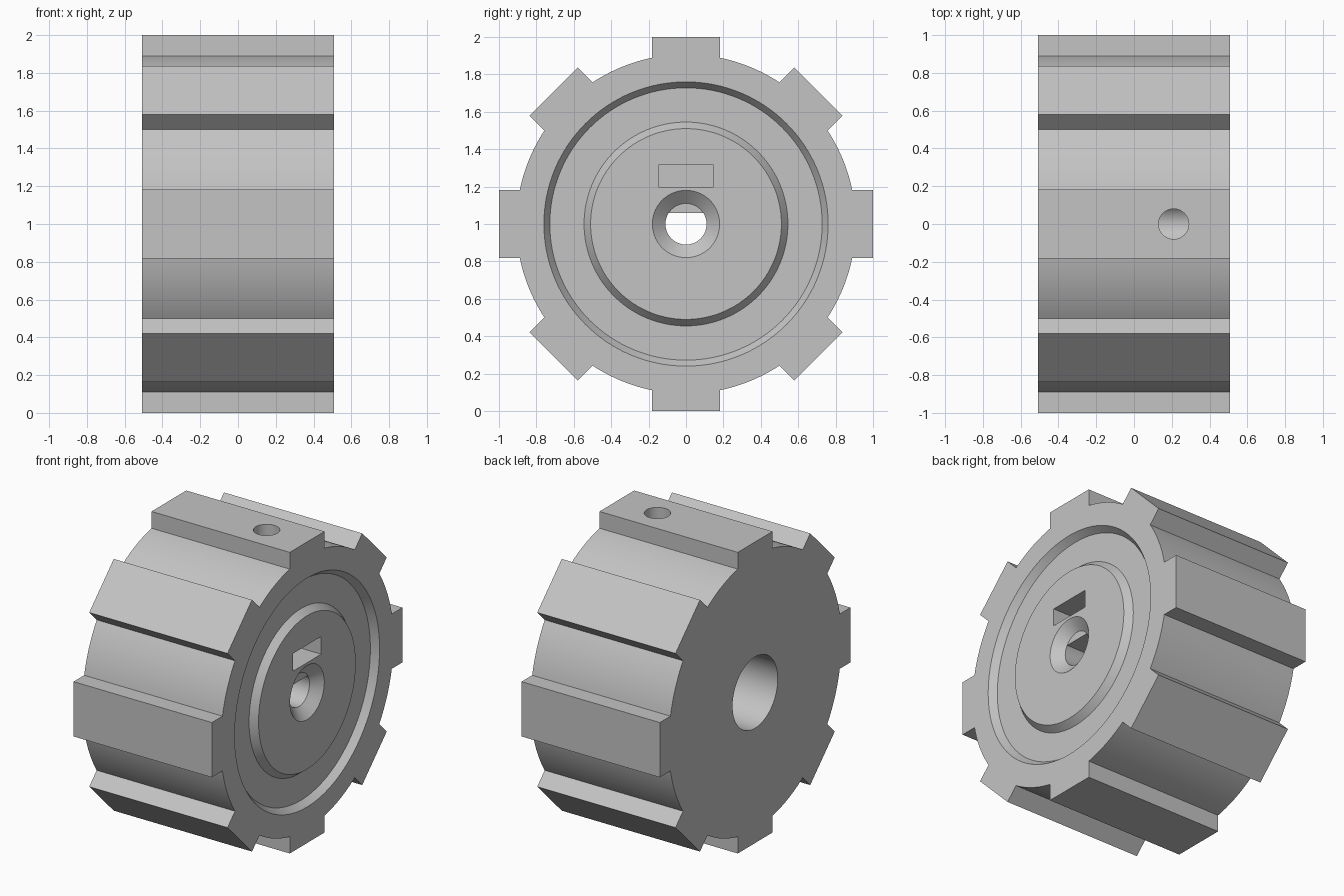
import bpy, bmesh, math
from mathutils import Vector, Matrix

old = bpy.data.objects.get("Cube")
if old:
    bpy.data.objects.remove(old, do_unlink=True)

HALF_WIDTH = 0.508
BODY_R, TIP_R, TOOTH_HALF, TEETH = 0.907, 1.0, 0.182, 8
CENTRE = Vector((0, 0, 1))

grey = bpy.data.materials.new("plain grey")
grey.use_nodes = True
colour = (0.55, 0.55, 0.55, 1)
grey.diffuse_color = colour
grey.node_tree.nodes["Principled BSDF"].inputs["Base Color"].default_value = colour


def finish(name, bm):
    bmesh.ops.recalc_face_normals(bm, faces=bm.faces)
    mesh = bpy.data.meshes.new(name)
    bm.to_mesh(mesh)
    bm.free()
    mesh.materials.append(grey)
    obj = bpy.data.objects.new(name, mesh)
    bpy.context.collection.objects.link(obj)
    return obj


def prism(name, outline, x0, x1):
    """Extrude a (y, z) outline, relative to the axle, along x."""
    bm = bmesh.new()
    face = bm.faces.new([bm.verts.new(CENTRE + Vector((x0, y, z))) for y, z in outline])
    ext = bmesh.ops.extrude_face_region(bm, geom=[face])
    moved = [v for v in ext["geom"] if isinstance(v, bmesh.types.BMVert)]
    bmesh.ops.translate(bm, verts=moved, vec=(x1 - x0, 0, 0))
    return finish(name, bm)


def lathe(name, profile, steps=128):
    """Revolve a closed (x, radius) profile about the axle."""
    bm = bmesh.new()
    rings = []
    for i in range(steps):
        a = math.tau * i / steps
        rings.append([bm.verts.new(CENTRE + Vector((x, r * math.cos(a), r * math.sin(a))))
                      for x, r in profile])
    n = len(profile)
    for i in range(steps):
        a, b = rings[i], rings[(i + 1) % steps]
        for j in range(n):
            k = (j + 1) % n
            bm.faces.new((a[j], a[k], b[k], b[j]))
    return finish(name, bm)


def cone(name, r0, r1, depth, matrix, steps=96):
    bm = bmesh.new()
    bmesh.ops.create_cone(bm, cap_ends=True, segments=steps, radius1=r0, radius2=r1,
                          depth=depth, matrix=matrix)
    return finish(name, bm)


def axle_cone(name, x0, r0, x1, r1):
    turn = Matrix.Rotation(math.pi / 2, 4, 'Y')
    place = Matrix.Translation(CENTRE + Vector(((x0 + x1) / 2, 0, 0)))
    return cone(name, r0, r1, x1 - x0, place @ turn)


def arc(radius, start, end, steps):
    return [(radius * math.cos(start + (end - start) * i / steps),
             radius * math.sin(start + (end - start) * i / steps)) for i in range(steps + 1)]


# Toothed wheel body
outline = []
pitch = math.tau / TEETH
root = math.asin(TOOTH_HALF / BODY_R)
for t in range(TEETH):
    a = t * pitch
    c, s = math.cos(a), math.sin(a)
    for side in (-TOOTH_HALF, TOOTH_HALF):
        outline.append((TIP_R * c - side * s, TIP_R * s + side * c))
    outline += arc(BODY_R, a + root, a + pitch - root, 14)
wheel = prism("toothed_wheel", outline, -HALF_WIDTH, HALF_WIDTH)

# Shallow ring groove with sloping walls on the hub face
floor_x, out_x = HALF_WIDTH - 0.045, HALF_WIDTH + 0.045
groove = lathe("groove_cutter", [(floor_x, 0.545), (floor_x, 0.728),
                                 (out_x, 0.792), (out_x, 0.475)])

# Countersink, flatted shaft hole and wide rear bore
countersink = axle_cone("countersink_cutter", 0.448, 0.11, 0.568, 0.25)
flat = math.asin(0.06 / 0.11)
shaft = prism("shaft_cutter", arc(0.11, math.pi - flat, math.tau + flat, 64), -0.1, 0.46)
bore = axle_cone("bore_cutter", -0.6, 0.237, 0.0, 0.237)

# Nut slot and radial screw hole
slot = prism("slot_cutter", [(-0.147, 0.198), (0.147, 0.198), (0.147, 0.315), (-0.147, 0.315)],
             0.06, 0.6)
screw = cone("screw_cutter", 0.08, 0.08, 1.05, Matrix.Translation((0.21, 0, 1.555)), 48)

bpy.context.view_layer.objects.active = wheel
for cutter in (groove, countersink, shaft, bore, slot, screw):
    cutter.hide_render = True
    mod = wheel.modifiers.new(cutter.name, 'BOOLEAN')
    mod.operation = 'DIFFERENCE'
    mod.solver = 'EXACT'
    mod.object = cutter
    bpy.ops.object.modifier_apply(modifier=mod.name)
    bpy.data.objects.remove(cutter, do_unlink=True)

bpy.ops.object.select_all(action='DESELECT')
wheel.select_set(True)
bpy.context.view_layer.objects.active = wheel
bpy.ops.object.shade_smooth_by_angle(angle=math.radians(25))
